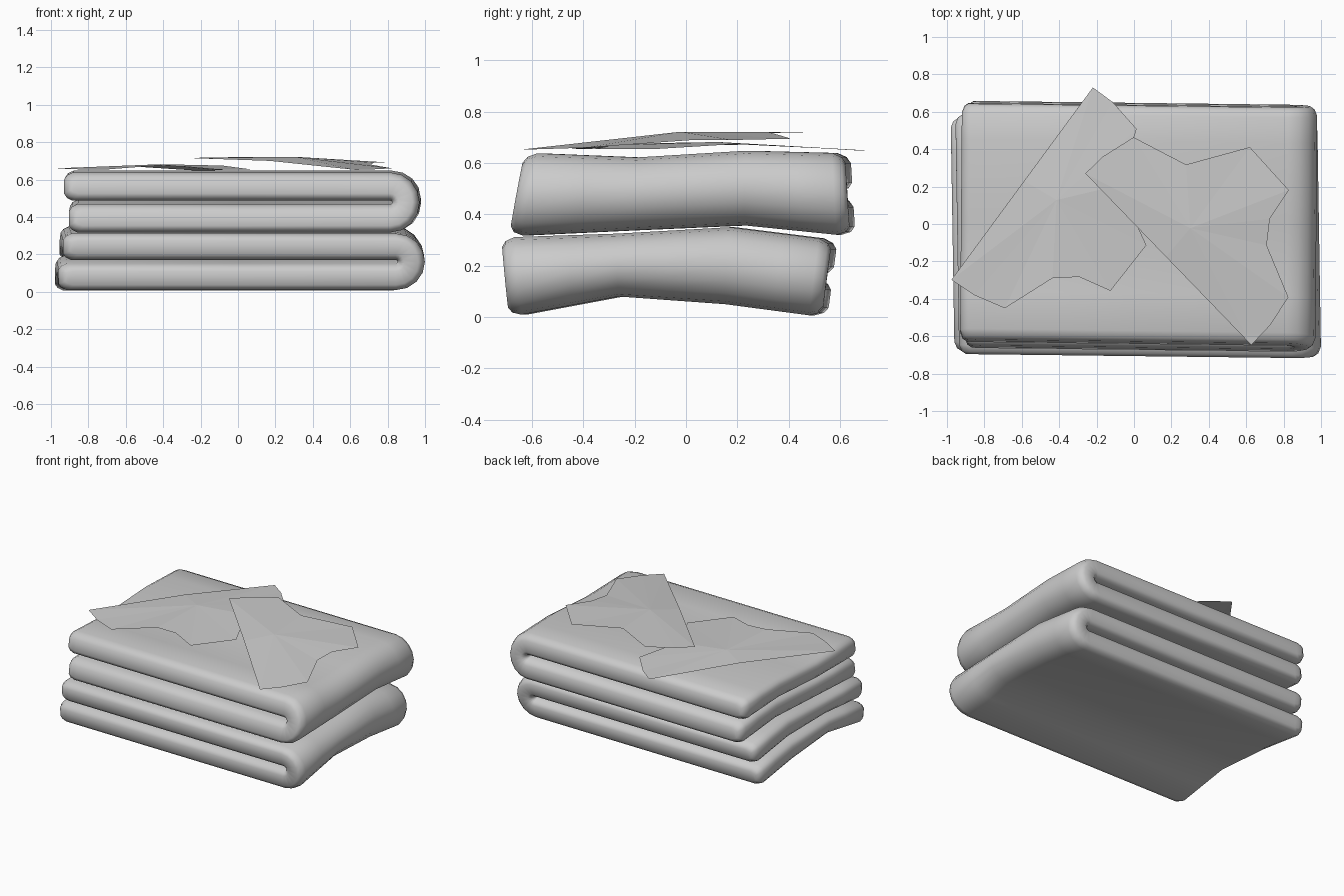
import bpy, bmesh, math
from mathutils import Vector

if "Cube" in bpy.data.objects:
    bpy.data.objects.remove(bpy.data.objects["Cube"])


def finish(bm, name, smooth):
    bmesh.ops.recalc_face_normals(bm, faces=bm.faces)
    if not smooth and sum(f.normal.z for f in bm.faces) < 0:
        bmesh.ops.reverse_faces(bm, faces=bm.faces)
    me = bpy.data.meshes.new(name)
    bm.to_mesh(me)
    bm.free()
    ob = bpy.data.objects.new(name, me)
    bpy.context.collection.objects.link(ob)
    if smooth:
        bpy.ops.object.select_all(action='DESELECT')
        ob.select_set(True)
        bpy.context.view_layer.objects.active = ob
        bpy.ops.object.shade_smooth_by_angle(angle=math.radians(50))


def lerp(a, b, t):
    return a + (b - a) * t


def sample(pts, s):
    for (s0, v0), (s1, v1) in zip(pts, pts[1:]):
        if s <= s1:
            return lerp(v0, v1, (s - s0) / (s1 - s0))
    return pts[-1][1]


H, HALF = 0.31, 0.073
R = H / 2 - HALF


def fold_section(x_bot, x_top, x_fold, k):
    """Folded strip section: outer and inner (x, height 0..1) rows; k shrinks it."""
    rows = []
    ins = (1 - k) * 0.07

    def arm(x0, z, n):
        return [((x, z), n, f) for x, f in
                ((x0 + ins, 0.5), (x0 + ins + 0.015, 0.8), (x0 + ins + 0.045, 1), (0, 1))]
    rows += arm(x_bot, H / 2 - R, (0, -1))
    for i in range(9):
        a = -math.pi / 2 + math.pi * i / 8
        n = (math.cos(a), math.sin(a))
        rows.append(((x_fold + R * n[0], H / 2 + R * n[1]), n, 1))
    rows += arm(x_top, H / 2 + R, (0, 1))[::-1]
    out, inn = [], []
    for (x, z), n, f in rows:
        h = HALF * k * f
        out.append((x + n[0] * h, (z + n[1] * h) / H))
        inn.append((x - n[0] * h, (z - n[1] * h) / H))
    return out, inn


# Folded cloth: U-shaped section swept front to back with a sagging height
def cloth(name, x_bot, x_top, x_fold, front, back, low, high, skew):
    bm = bmesh.new()
    rings = []
    for s, k in ((0, .5), (.012, .8), (.04, 1), (.2, 1), (.35, 1), (.5, 1),
                 (.69, 1), (.85, 1), (.96, 1), (.988, .8), (1, .5)):
        out, inn = fold_section(x_bot, x_top, x_fold, k)
        ring = []
        for x, t in out + inn[::-1]:
            y = lerp(lerp(front[0], front[1], t), lerp(back[0], back[1], t), s)
            z = lerp(sample(low, s), sample(high, s), t)
            ring.append(bm.verts.new((x + skew * (s - .5), y - .012 * x, z)))
        rings.append(ring)
    n = len(rings[0])
    for a, b in zip(rings, rings[1:]):
        for i in range(n):
            j = (i + 1) % n
            bm.faces.new((a[i], a[j], b[j], b[i]))
    for r in (rings[0], rings[-1]):
        for i in range(n // 2 - 1):
            bm.faces.new((r[i], r[i + 1], r[n - 2 - i], r[n - 1 - i]))
    finish(bm, name, True)


cloth("lower_folded_cloth", -0.97, -0.945, 0.835, (-.68, -.71), (.54, .58),
      ((0, 0), (.35, .08), (.69, .05), (1, 0)),
      ((0, .31), (.35, .325), (.69, .35), (1, .30)), -.02)
cloth("upper_folded_cloth", -0.90, -0.925, 0.82, (-.68, -.62), (.65, .63),
      ((0, .315), (.35, .337), (.69, .357), (1, .315)),
      ((0, .64), (.35, .622), (.69, .648), (1, .638)), .01)

# Loose thin sheets: one straight edge and one jagged edge (along, across)
OUTLINE = ((0, 0), (0, .13), (.04, .32), (.34, .42), (.51, .73), (.82, .72),
           (.86, .54), (.95, .43), (1.23, .32), (1.27, .147), (1.276, 0), (.62, 0))


def sheet(name, origin, direction, heights, centre_z):
    bm = bmesh.new()
    d = Vector(direction).normalized()

    def put(u, v, z):
        return bm.verts.new((origin[0] + d.x * u - d.y * v,
                             origin[1] + d.y * u + d.x * v, z))
    rim = [put(u, v, z) for (u, v), z in zip(OUTLINE, heights)]
    mid = put(.6, .2, centre_z)
    for i, v in enumerate(rim):
        bm.faces.new((v, rim[(i + 1) % len(rim)], mid))
    finish(bm, name, False)


sheet("lower_loose_sheet", (-.22, .73), (-.75, -1.02),
      (.648, .65, .66, .675, .655, .655, .67, .675, .655, .655, .66, .672), .682)
sheet("upper_loose_sheet", (-.26, .27), (.89, -.92),
      (.715, .718, .72, .722, .695, .69, .69, .68, .66, .655, .652, .7), .722)
